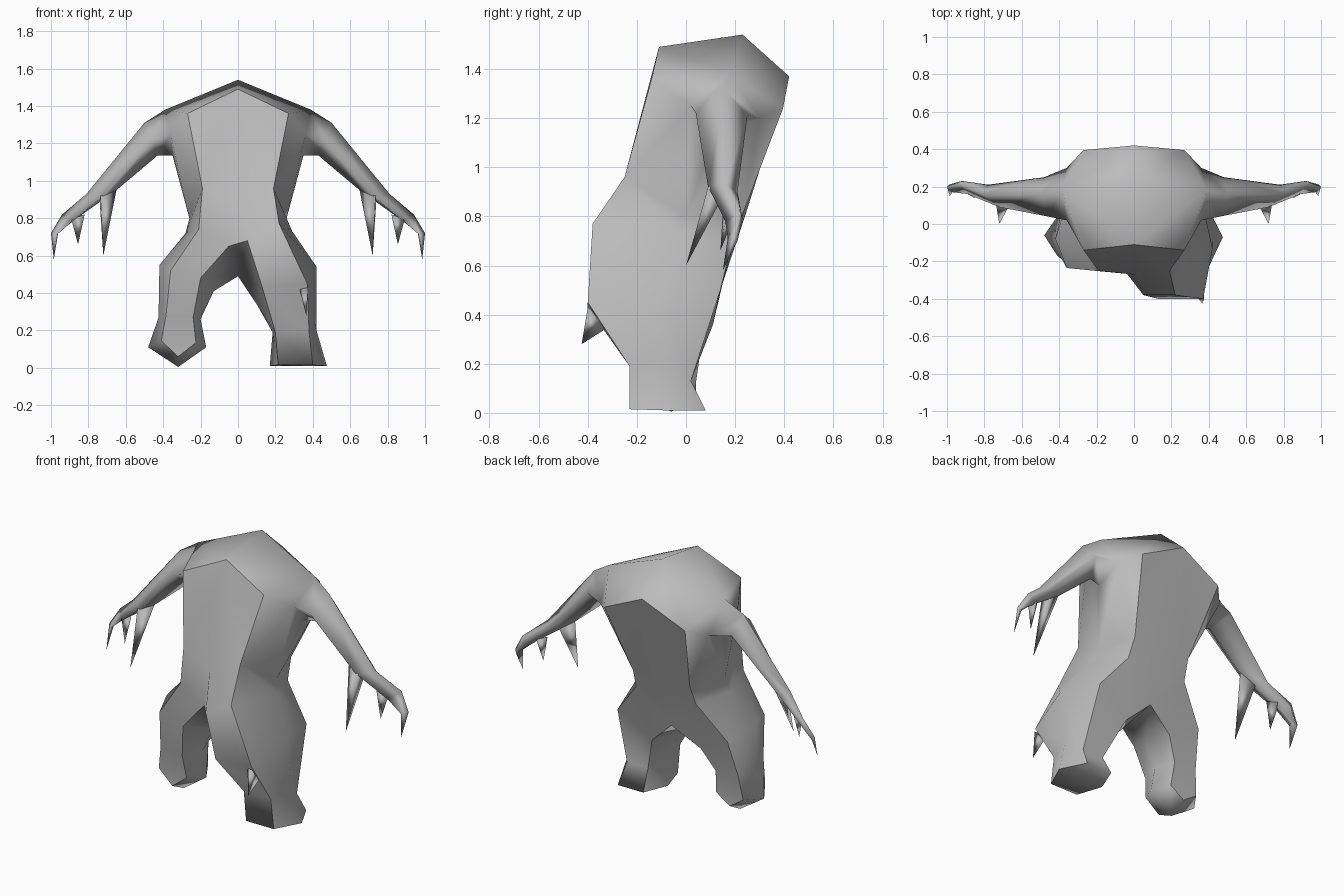
import bpy
import bmesh

default_cube = bpy.data.objects.get("Cube")
if default_cube:
    bpy.data.objects.remove(default_cube, do_unlink=True)

# One grey for the whole creature
grey = bpy.data.materials.new("stone grey")
grey.use_nodes = True
colour = (0.5, 0.5, 0.5, 1.0)
grey.diffuse_color = colour
grey.node_tree.nodes["Principled BSDF"].inputs["Base Color"].default_value = colour


class Builder:
    """Collects welded faces; flat plates keep crisp borders."""

    def __init__(self):
        self.bm = bmesh.new()
        self.cache = {}
        self.plates = set()

    def vert(self, point, side=1):
        key = (round(point[0] * side, 4) + 0.0, point[1], point[2])
        if key not in self.cache:
            self.cache[key] = self.bm.verts.new(key)
        return self.cache[key]

    def face(self, points, side=1, plate=False):
        verts = []
        for point in points:
            v = self.vert(point, side)
            if v not in verts:
                verts.append(v)
        if len(verts) > 2:
            f = self.bm.faces.new(verts)
            if plate:
                self.plates.add(f)

    def loft(self, rings, side=1, closed=True, plates=()):
        for a, b in zip(rings, rings[1:]):
            count = len(a)
            for i in range(count if closed else count - 1):
                j = (i + 1) % count
                self.face((a[i], a[j], b[j], b[i]), side, i in plates)

    def finish(self, name):
        bm = self.bm
        bmesh.ops.recalc_face_normals(bm, faces=bm.faces[:])
        for f in bm.faces:
            f.smooth = True
        for e in bm.edges:
            flat = sum(f in self.plates for f in e.link_faces)
            e.smooth = flat != 1
        mesh = bpy.data.meshes.new(name)
        bm.to_mesh(mesh)
        bm.free()
        mesh.materials.append(grey)
        obj = bpy.data.objects.new(name, mesh)
        bpy.context.scene.collection.objects.link(obj)


body = Builder()

# Torso landmarks on one side; each is mirrored by the side sign
chest_top, crest, back_top = (0, -.11, 1.49), (0, .23, 1.54), (0, .42, 1.37)
chest, back = (.27, -.14, 1.36), (.27, .395, 1.24)
waist = [(0, -.27, .88), (.19, -.25, .96), (.26, 0, .8), (.19, .235, .82), (0, .24, .8)]
belly, belly_edge, flank, loin, spine = waist

# Arm rings run top, front, underside, back
finger_tip = (.985, .15, .58)
arm = [
    [(.39, .18, 1.38), (.36, .02, 1.25), (.35, .12, 1.135), (.36, .3, 1.2)],
    [(.5, .16, 1.31), (.46, .04, 1.22), (.43, .14, 1.135), (.48, .25, 1.21)],
    [(.81, .16, .93), (.72, .09, .92), (.65, .13, .95), (.78, .21, .9)],
    [(.94, .22, .82), (.89, .16, .78), (.86, .18, .8), (.92, .23, .79)],
    [(1, .2, .72), (.97, .17, .71), (.96, .19, .73), (.99, .21, .7)],
    [finger_tip] * 4,
]
top, front, under, rear = arm[0]

for side in (1, -1):
    body.face((chest_top, chest, belly_edge, belly), side, plate=True)
    body.face((back_top, back, loin, spine), side, plate=True)
    for points in (
        (chest_top, chest, top, crest), (crest, top, back, back_top),
        (chest, front, top), (back, top, rear),
        (chest, belly_edge, front), (back, rear, loin),
        (front, under, flank, belly_edge), (rear, under, flank, loin),
    ):
        body.face(points, side)
    body.loft(arm, side)

# Leg rings run front inner, front outer, outer, back outer, back inner, inner
crotch, seat = (0, 0, .49), (0, .14, .5)
left_leg = [
    [(.05, -.38, .68), (.22, -.38, .77), (.29, -.04, .73), (.2, .19, .7), seat, crotch],
    [(.13, -.4, .43), (.37, -.4, .45), (.42, -.13, .54), (.36, .14, .5),
     (.15, .11, .36), (.1, -.1, .34)],
    [(.2, -.23, .19), (.38, -.23, .19), (.42, -.09, .2), (.38, .02, .13),
     (.24, .02, .13), (.185, -.09, .19)],
    [(.215, -.23, .015), (.4, -.23, .015), (.475, -.07, .01), (.4, .08, .01),
     (.23, .08, .01), (.17, -.07, .01)],
]
right_leg = [
    [(.05, -.25, .65), (.21, -.25, .74), (.28, -.02, .72), (.2, .19, .7), seat, crotch],
    [(.2, -.24, .48), (.36, -.235, .52), (.42, -.08, .55), (.36, .12, .49),
     (.17, .1, .39), (.13, -.06, .41)],
    [(.24, -.19, .27), (.385, -.19, .28), (.425, -.07, .27), (.39, .06, .27),
     (.24, .06, .26), (.2, -.06, .26)],
    [(.225, -.17, .135), (.41, -.17, .145), (.48, -.06, .11), (.41, .04, .12),
     (.23, .04, .12), (.17, -.06, .11)],
]
for side, leg in ((1, left_leg), (-1, right_leg)):
    body.loft([waist, leg[0][:-1]], side, closed=False, plates=(0, 3))
    body.loft(leg, side, plates=(0, 3))

# Gap between the thighs
left_groin = left_leg[0][0]
x, y, z = right_leg[0][0]
right_groin = (-x, y, z)
body.face((belly, left_groin, right_groin), plate=True)
body.face((left_groin, right_groin, crotch))

# Flat left sole and keeled right sole
body.face(left_leg[-1], plate=True)
fi, fo, mo, bo, bi, mi = right_leg[-1]
toe, keel, heel = (.32, -.17, .06), (.32, -.06, .005), (.32, .04, .06)
body.face((fi, fo, toe), -1, plate=True)
body.face((bi, bo, heel), -1, plate=True)
for a, b in ((fi, mi), (fo, mo)):
    body.face((a, b, keel, toe), -1)
for a, b in ((bi, mi), (bo, mo)):
    body.face((a, b, keel, heel), -1)
body.finish("body")


def claw(name, base, tip, side=1):
    """Pointed spike from a small base outline."""
    spike = Builder()
    spike.loft([base, [tip] * len(base)], side)
    spike.face(base, side)
    spike.finish(name)


# Thumb and middle claws on each hand, one spur on the left knee
for label, side in (("left", 1), ("right", -1)):
    claw(label + "_thumb_claw",
         [(.65, .13, .95), (.735, .09, .92), (.74, .16, .9)], (.72, 0, .6), side)
    claw(label + "_middle_claw",
         [(.82, .15, .82), (.89, .16, .79), (.86, .2, .81)], (.855, .14, .66), side)
claw("knee_spur", [(.33, -.38, .42), (.375, -.4, .43), (.37, -.33, .34)], (.365, -.425, .28))
